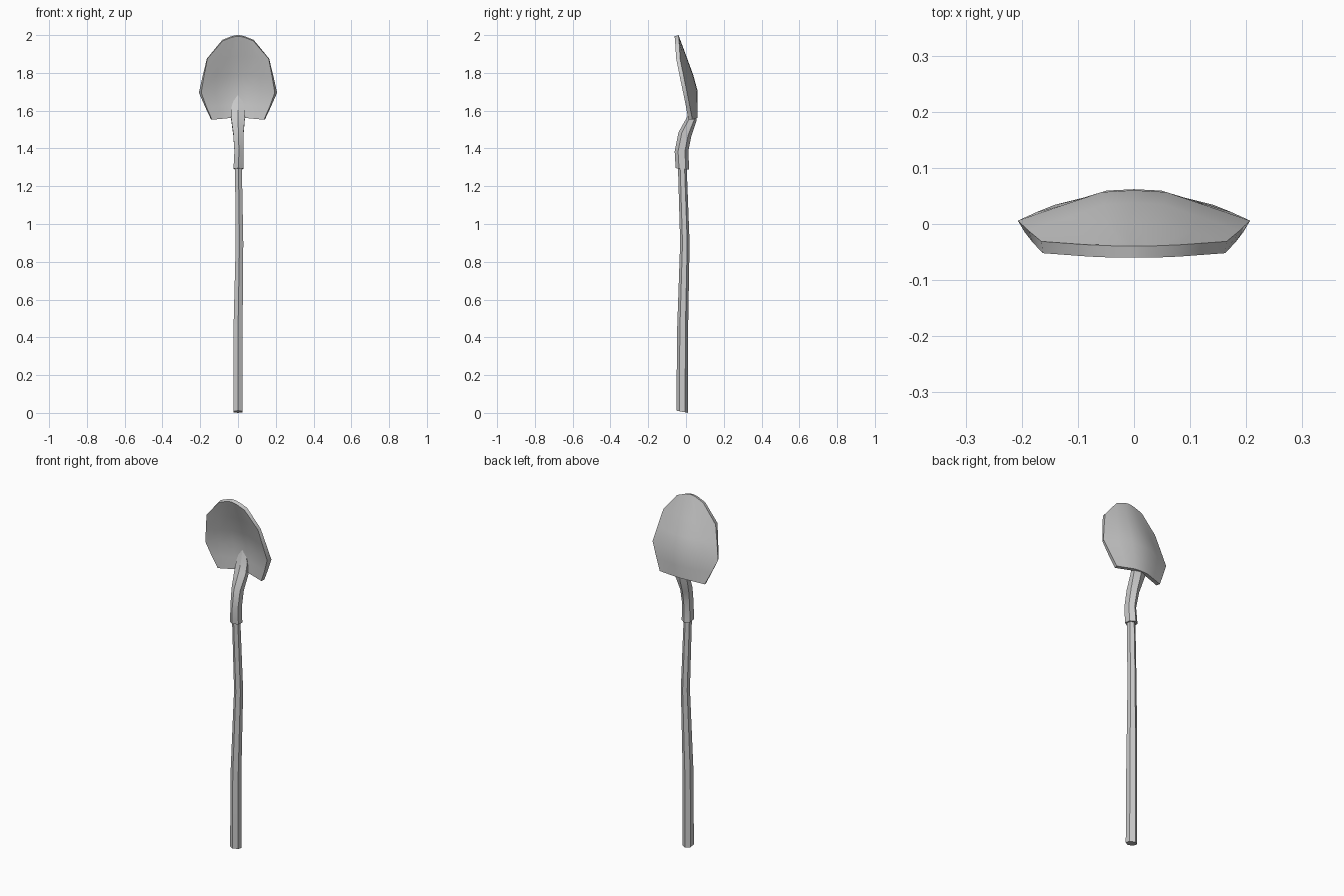
import bpy, bmesh, math

if "Cube" in bpy.data.objects:
    bpy.data.objects.remove(bpy.data.objects["Cube"])


def finish(name, bm, angle=25):
    bmesh.ops.recalc_face_normals(bm, faces=bm.faces)
    mesh = bpy.data.meshes.new(name)
    bm.to_mesh(mesh)
    bm.free()
    ob = bpy.data.objects.new(name, mesh)
    bpy.context.collection.objects.link(ob)
    bpy.context.view_layer.objects.active = ob
    ob.select_set(True)
    bpy.ops.object.shade_smooth_by_angle(angle=math.radians(angle))
    ob.select_set(False)
    return ob


def hex_tube(name, rings):
    """Six-sided tube; each ring is (z, x centre, y centre, half width, half depth, tilt)."""
    bm = bmesh.new()
    loops = []
    for z, cx, cy, rx, ry, tilt in rings:
        loop = []
        for i in range(6):
            a = i * math.pi / 3
            dy = -ry * math.cos(a)
            loop.append(bm.verts.new((cx + rx * math.sin(a) / 0.866, cy + dy, z + tilt * dy)))
        loops.append(loop)
    for lo, hi in zip(loops, loops[1:]):
        for i in range(6):
            j = (i + 1) % 6
            bm.faces.new((lo[i], lo[j], hi[j], hi[i]))
    bm.faces.new(loops[0])
    bm.faces.new(loops[-1])
    return finish(name, bm)


# Slightly crooked wooden handle
hex_tube("handle", [
    (0.006, 0.0, -0.02, 0.025, 0.031, -0.19),
    (0.44, 0.0, -0.018, 0.024, 0.029, 0),
    (0.90, 0.008, -0.006, 0.020, 0.025, 0),
    (1.32, 0.002, -0.02, 0.018, 0.023, 0),
])

# Metal socket, bent back and flattened into the blade
hex_tube("socket", [
    (1.292, 0.002, -0.019, 0.026, 0.036, -0.1),
    (1.385, 0.005, -0.024, 0.024, 0.036, 0),
    (1.475, 0.002, -0.006, 0.027, 0.034, -0.3),
    (1.555, 0.0, 0.030, 0.036, 0.025, -0.4),
    (1.62, 0.0, 0.043, 0.034, 0.016, 0),
    (1.69, 0.0, 0.049, 0.012, 0.008, 0),
])

# Dished blade: rows of (edge z, centre z, half width, centre y, edge y, front rim scale)
ROWS = [
    (1.552, 1.562, 0.142, 0.061, 0.034, 0.97),
    (1.620, 1.630, 0.174, 0.062, 0.021, 0.96),
    (1.695, 1.710, 0.207, 0.060, 0.006, 0.94),
    (1.780, 1.790, 0.188, 0.038, -0.012, 0.96),
    (1.875, 1.885, 0.165, 0.003, -0.031, 0.985),
    (1.975, 1.982, 0.083, -0.033, -0.037, 0.98),
    (1.994, 2.000, 0.035, -0.039, -0.039, 0.98),
]
# Cross-section: (fraction of half width, blend from centre to edge)
SECTION = [(-1, 1), (-0.62, 0.5), (-0.28, 0.06), (0, 0), (0.28, 0.06), (0.62, 0.5), (1, 1)]

bm = bmesh.new()
sides = []
for front in (False, True):
    grid = []
    for ze, zc, w, yc, ye, s in ROWS:
        row = []
        for u, b in SECTION:
            x = w * u * (s if front else 1)
            y = yc + (ye - yc) * b - (0.021 if front else 0)
            z = zc + (ze - zc) * b - (0.006 if front and zc > 1.9 else 0)
            row.append(bm.verts.new((x, y, z)))
        grid.append(row)
    sides.append(grid)
    for r in range(len(ROWS) - 1):
        for c in range(len(SECTION) - 1):
            bm.faces.new((grid[r][c], grid[r][c + 1], grid[r + 1][c + 1], grid[r + 1][c]))


# Rim joining the two skins
def outline(g):
    return (g[0] + [r[-1] for r in g[1:-1]] + g[-1][::-1] + [r[0] for r in g[-2:0:-1]])


back, face = outline(sides[0]), outline(sides[1])
for i in range(len(back)):
    j = (i + 1) % len(back)
    bm.faces.new((back[i], back[j], face[j], face[i]))
finish("blade", bm, 35)
